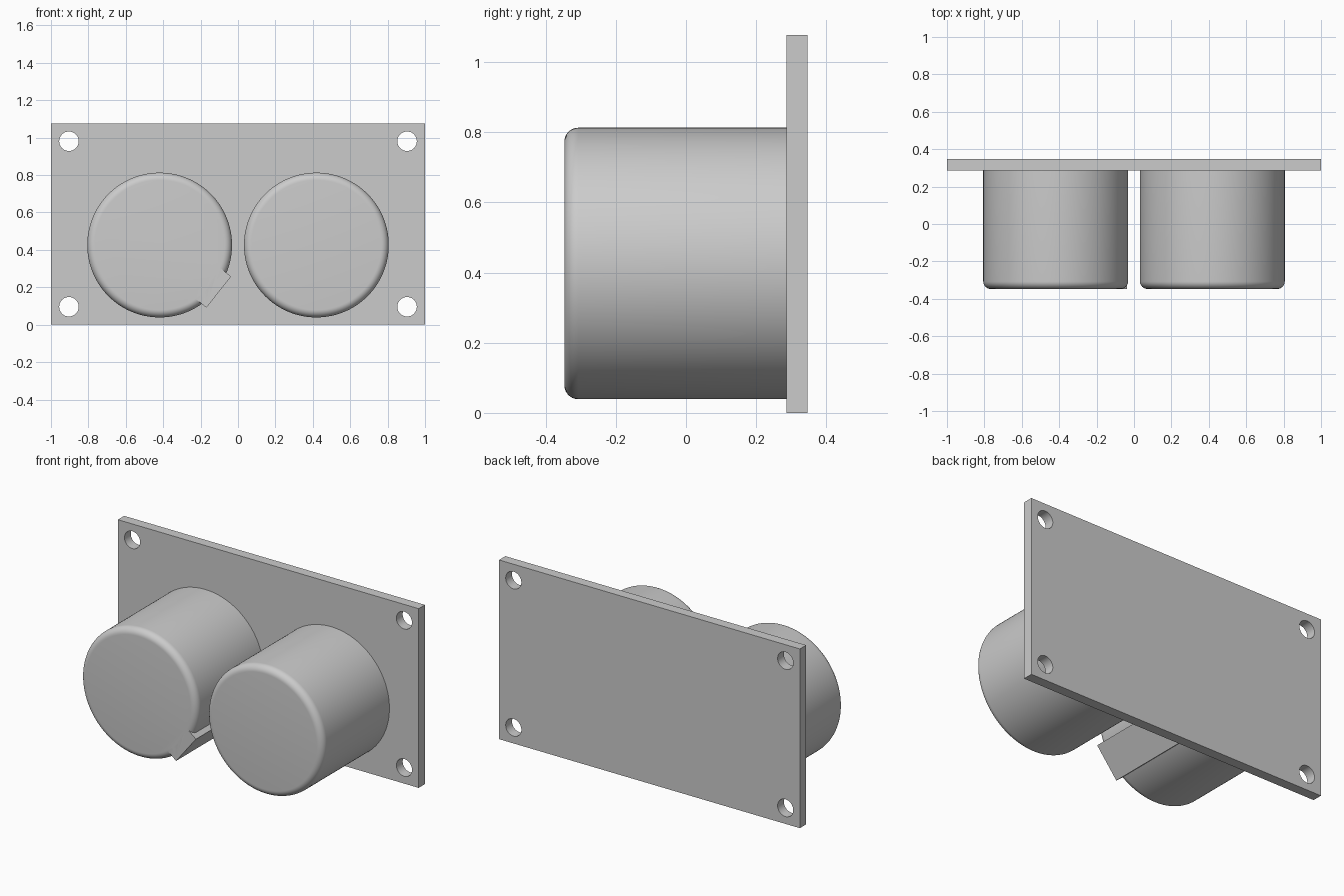
import bpy, bmesh, math
from mathutils import Matrix, Vector

cube = bpy.data.objects.get("Cube")
if cube:
    bpy.data.objects.remove(cube, do_unlink=True)

GREY = (0.6, 0.6, 0.6, 1)
FRONT, PLATE_FRONT, BACK = -0.347, 0.287, 0.347
HEIGHT = 1.077
CAN_X, CAN_Z, CAN_R, FILLET = 0.419, 0.426, 0.387, 0.04

grey = bpy.data.materials.new("plain_grey")
grey.use_nodes = True
grey.diffuse_color = GREY
grey.node_tree.nodes["Principled BSDF"].inputs["Base Color"].default_value = GREY


def finish(name, bm):
    mesh = bpy.data.meshes.new(name)
    bm.to_mesh(mesh)
    bm.free()
    mesh.materials.append(grey)
    obj = bpy.data.objects.new(name, mesh)
    bpy.context.collection.objects.link(obj)
    return obj


def box(name, size, matrix):
    bm = bmesh.new()
    bmesh.ops.create_cube(bm, size=1, matrix=matrix @ Matrix.Diagonal((*size, 1)))
    return finish(name, bm)


def cylinder(name, x, z, radius, y0, y1, segments, fillet=0):
    """Cylinder along y, with an optional rounded front rim."""
    bm = bmesh.new()
    place = Matrix.Translation((x, (y0 + y1) / 2, z)) @ Matrix.Rotation(math.pi / 2, 4, "X")
    bmesh.ops.create_cone(bm, cap_ends=True, segments=segments, radius1=radius,
                          radius2=radius, depth=y1 - y0, matrix=place)
    if fillet:
        rim = [e for e in bm.edges if all(v.co.y < y0 + 0.001 for v in e.verts)]
        bmesh.ops.bevel(bm, geom=rim, offset=fillet, segments=8, profile=0.5, affect="EDGES")
    return finish(name, bm)


def combine(target, tool, operation):
    mod = target.modifiers.new(operation.lower(), "BOOLEAN")
    mod.operation, mod.object, mod.solver = operation, tool, "EXACT"
    select(target)
    bpy.ops.object.modifier_apply(modifier=mod.name)
    bpy.data.objects.remove(tool, do_unlink=True)


def select(obj):
    bpy.ops.object.select_all(action="DESELECT")
    obj.select_set(True)
    bpy.context.view_layer.objects.active = obj


# Mounting plate with a screw hole in each corner
plate = box("mounting_plate", (2, BACK - PLATE_FRONT, HEIGHT),
            Matrix.Translation((0, (PLATE_FRONT + BACK) / 2, HEIGHT / 2)))
for x in (-0.904, 0.904):
    for z in (0.096, HEIGHT - 0.096):
        hole = cylinder("hole_cutter", x, z, 0.052, PLATE_FRONT - 0.1, BACK + 0.1, 48)
        combine(plate, hole, "DIFFERENCE")

# Two round housings with softened front rims
right_can = cylinder("right_housing", -CAN_X, CAN_Z, CAN_R, FRONT, PLATE_FRONT, 128, FILLET)
left_can = cylinder("left_housing", CAN_X, CAN_Z, CAN_R, FRONT, PLATE_FRONT, 128, FILLET)

# Square key along the lower inner side of the right housing
inner, outer, width = 0.2, 0.404, 0.212
turn = Matrix.Rotation(math.radians(38.5), 4, "Y")
key = box("key", (outer - inner, PLATE_FRONT - FRONT, width),
          Matrix.Translation((-CAN_X, (FRONT + PLATE_FRONT) / 2, CAN_Z)) @ turn
          @ Matrix.Translation(((inner + outer) / 2, 0, 0)))
combine(right_can, key, "UNION")

for obj in (plate, right_can, left_can):
    select(obj)
    bpy.ops.object.shade_smooth_by_angle(angle=math.radians(30))
